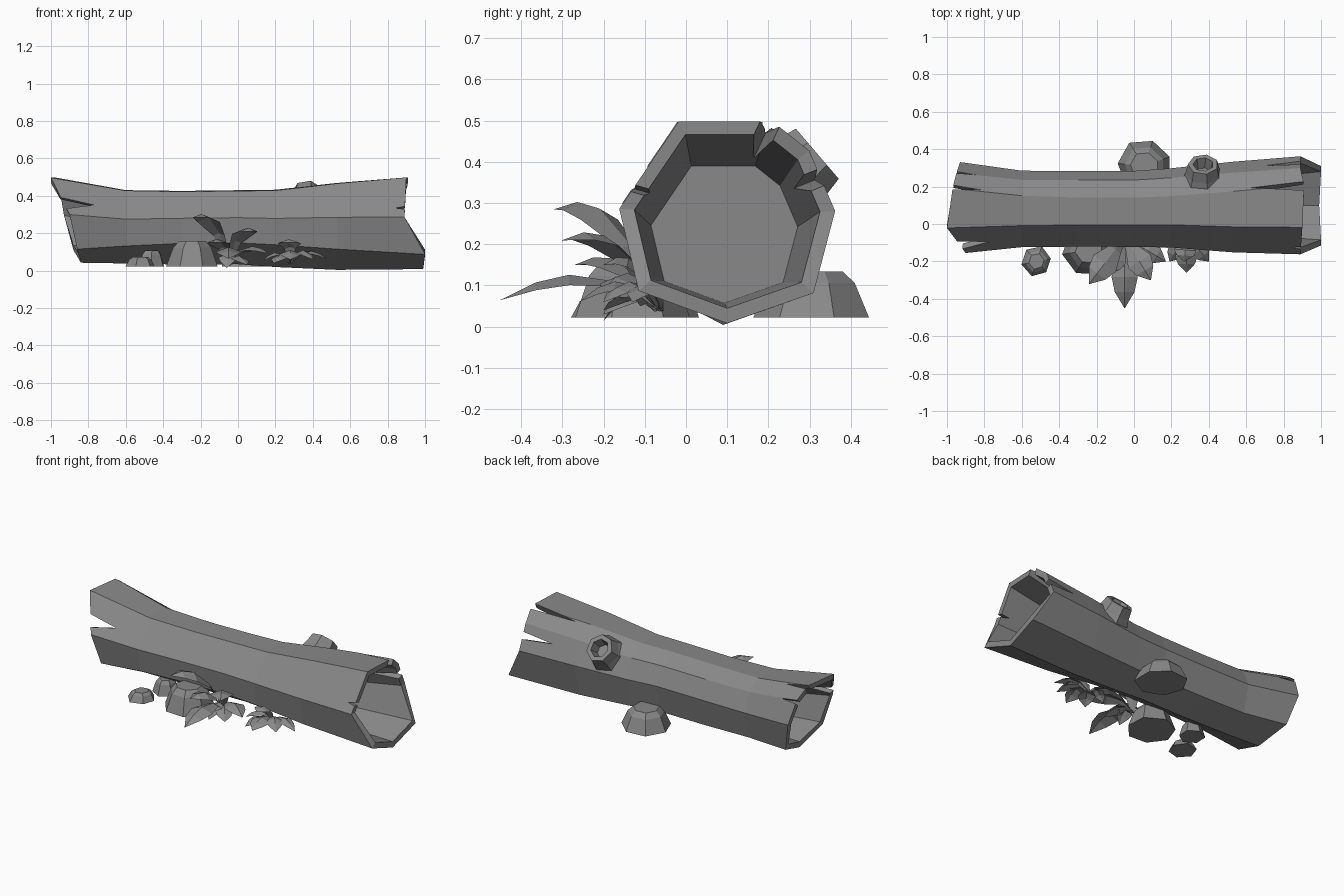
import bpy, bmesh, math, random
from mathutils import Vector

if "Cube" in bpy.data.objects:
    bpy.data.objects.remove(bpy.data.objects["Cube"])

random.seed(4)
grey = bpy.data.materials.new("dark_grey")
grey.diffuse_color = (.25, .25, .25, 1)
grey.use_nodes = True
grey.node_tree.nodes["Principled BSDF"].inputs["Base Color"].default_value = grey.diffuse_color


def make(name, verts, faces, solid=True):
    me = bpy.data.meshes.new(name)
    me.from_pydata([tuple(v) for v in verts], [], faces)
    me.materials.append(grey)
    if solid:
        bm = bmesh.new()
        bm.from_mesh(me)
        bmesh.ops.recalc_face_normals(bm, faces=bm.faces)
        bm.to_mesh(me)
        bm.free()
    ob = bpy.data.objects.new(name, me)
    bpy.context.scene.collection.objects.link(ob)
    return ob


def skin(name, rings):
    """Bridge equal-sized vertex rings and cap the ends."""
    n = len(rings[0])
    verts = [v for r in rings for v in r]
    faces = [(k * n + i, k * n + (i + 1) % n, (k + 1) * n + (i + 1) % n, (k + 1) * n + i)
             for k in range(len(rings) - 1) for i in range(n)]
    faces += [tuple(reversed(range(n))), tuple(range(len(verts) - n, len(verts)))]
    return make(name, verts, faces)


# Log: faceted shell with recessed ends; MID is its section at the waist
END = [(0, -1), (.8, -.72), (1, .04), (.76, .6), (.42, .87), (-.45, .87), (-1, .06), (-.82, -.7)]
MID = [(0, -1), (.8, -.7), (1, .15), (.76, .68), (.3, .94), (-.42, .92), (-.99, .22), (-.9, -.44)]
STATIONS = [(-.6, .08, .243, .205, .6), (-.3, .08, .235, .203, 1), (0, .08, .238, .204, 1),
            (.2, .085, .232, .213, 1), (.53, .09, .247, .243, .6)]
LEFT_X = [-.84, -.88, -.93, -.95, -.97, -1.0, -.9, -.86]
RIGHT_X = [.99, 1.0, .89, .89, .91, .9, .89, 1.0]
LEFT = (.088, .285, .243)
RIGHT = (.1, .27, .262)


def ring(xs, cy, cz, r, mid=0):
    if not isinstance(xs, list):
        xs = [xs] * len(END)
    return [Vector((x, cy + r * (a[0] + (b[0] - a[0]) * mid), cz + r * (a[1] + (b[1] - a[1]) * mid)))
            for x, a, b in zip(xs, END, MID)]


def inset(part, s):
    return part[0], part[1], part[2] * s


rings = [ring(-.58, .08, .243, .168), ring(LEFT_X, *inset(LEFT, .86)), ring(LEFT_X, *LEFT)]
rings += [ring(*s) for s in STATIONS]
rings += [ring(RIGHT_X, *RIGHT), ring(RIGHT_X, *inset(RIGHT, .86)), ring(.55, .093, .235, .178)]
log = skin("hollow_log", rings)


# Splits at the broken ends, cut with wedges along the log edges
def split(end_x, tip_x, part, angle, width):
    cy, cz, r = part
    a = math.radians(angle)
    out = Vector((0, math.cos(a), math.sin(a)))
    side = Vector((0, -math.sin(a), math.cos(a))) * width / 2
    c = Vector((0, cy, cz))
    tip, end = Vector((tip_x, 0, 0)), Vector((end_x, 0, 0))
    tri = [[c + out * d + tip, c + out * d + side + end, c + out * d - side + end]
           for d in (r * .6, r * 1.5)]
    cutter = skin("split_cutter", tri)
    cutter.hide_render = True
    m = log.modifiers.new("split", 'BOOLEAN')
    m.operation, m.solver, m.object = 'DIFFERENCE', 'EXACT', cutter
    bpy.context.view_layer.objects.active = log
    bpy.ops.object.modifier_apply(modifier=m.name)
    bpy.data.objects.remove(cutter)


for ang, tip, w in ((160, -.77, .14), (62, -.82, .05), (36, -.84, .05)):
    split(-1.1, tip, LEFT, ang, w)
for ang, tip, w in ((65, .62, .08), (22, .70, .09), (164, .84, .09)):
    split(1.1, tip, RIGHT, ang, w)

# Hollow branch stub on the upper back
rot = Vector((0, .76, .65)).to_track_quat('Z', 'Y').to_matrix()
base = Vector((.37, .22, .335))
skin("branch_stub", [
    [base + rot @ Vector((r * math.cos(i * math.tau / 7), r * math.sin(i * math.tau / 7), h))
     for i in range(7)]
    for r, h in ((.12, 0), (.095, .07), (.082, .13), (.055, .13), (.042, .07))])


# Rocks: faceted, flat-bottomed
def rock(name, x, y, r, h, n=7, turn=0.0):
    jit = [random.uniform(.93, 1.07) for _ in range(n)]
    skin(name, [[Vector((x + r * s * j * math.cos(turn + i * math.tau / n),
                         y + r * s * j * math.sin(turn + i * math.tau / n),
                         .022 + h * z)) for i, j in enumerate(jit)]
                for s, z in ((1, 0), (.74, .75), (.52, 1))])


rock("back_rock", .055, .31, .15, .112, 7, .35)
rock("front_rock", -.24, -.14, .145, .135, 7, .6)
rock("small_rock_front", -.52, -.2, .08, .05, 6, .2)
rock("small_rock_inner", -.46, -.045, .075, .085, 6, .5)


# Plants: arched pointed leaves with a raised midrib
def leaf(name, start, tip, ctrl_z, width):
    a, c = Vector(start), Vector(tip)
    b = a.lerp(c, .42)
    b.z = ctrl_z
    d = c - a
    side = Vector((-d.y, d.x, 0)).normalized()
    verts, faces = [], []
    for t, w in ((0, .15), (.3, .5), (.6, 1), (.8, .75), (1, .02)):
        p = a * (1 - t) ** 2 + b * 2 * t * (1 - t) + c * t * t
        e = side * width * w / 2
        drop = Vector((0, 0, -width * w * .18))
        verts += [p - e + drop, p, p + e + drop]
    for i in (k * 3 + j for k in range(4) for j in range(2)):
        faces.append((i, i + 1, i + 4, i + 3))
    make(name, verts, faces, solid=False)


def plant(name, centre, leaves):
    for i, (tip, cz, w) in enumerate(leaves):
        leaf(f"{name}_leaf_{i}", centre, tip, cz, w)


plant("large_plant", (-.05, -.07, .04), [
    ((-.05, -.45, .065), .2, .14), ((-.24, -.32, .285), .37, .15),
    ((.09, -.3, .21), .29, .14), ((-.14, -.27, .15), .22, .13),
    ((.17, -.2, .09), .19, .12), ((.05, -.2, .03), .13, .1),
    ((-.06, -.2, .015), .16, .1)])
plant("small_plant", (.28, -.06, .04), [
    ((.28, -.26, .06), .17, .12), ((.19, -.2, .04), .14, .1),
    ((.4, -.2, .06), .17, .1), ((.13, -.11, .05), .15, .08),
    ((.48, -.13, .06), .16, .08), ((.27, -.2, .15), .22, .12)])
